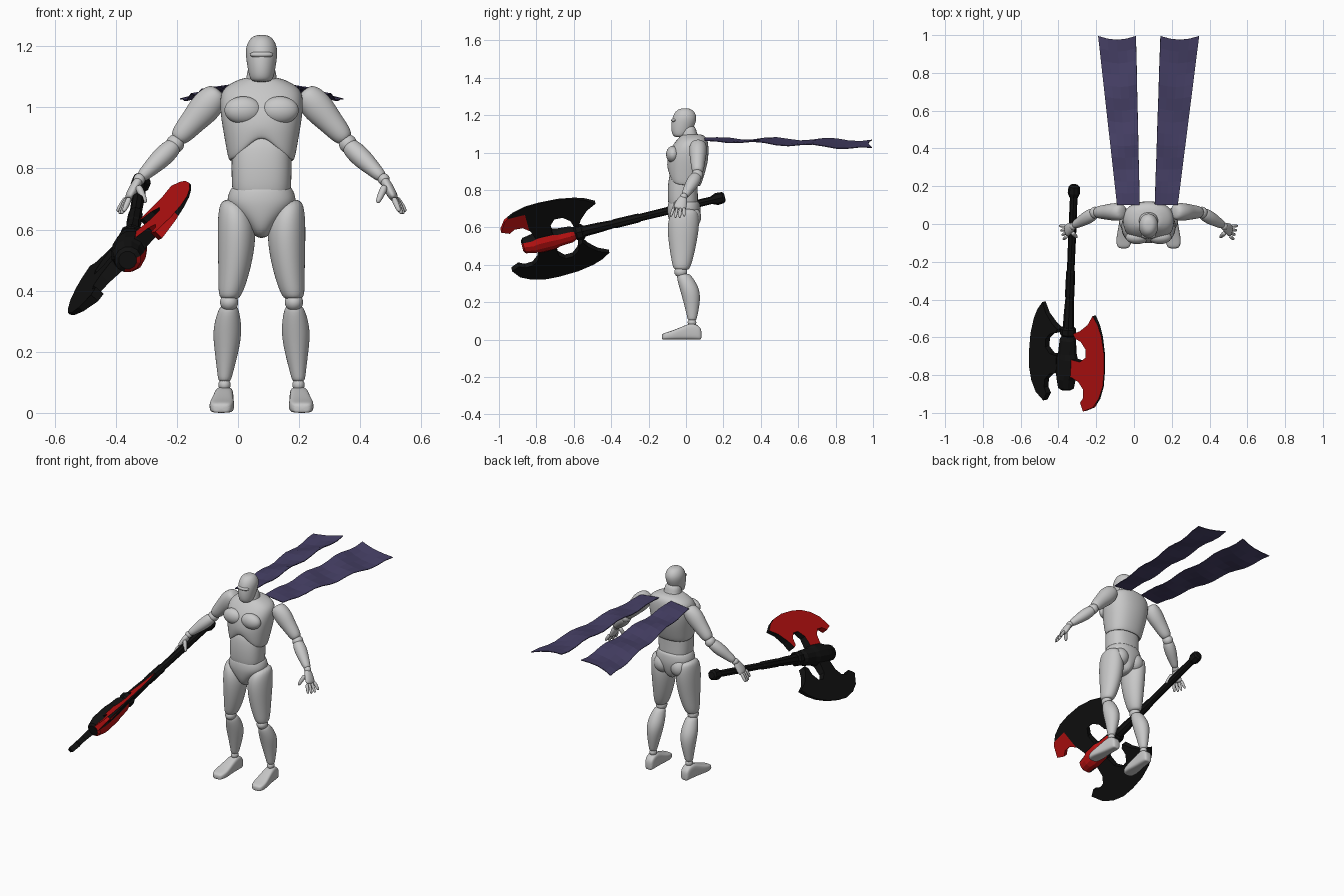
import bpy, bmesh, math
from mathutils import Vector, Matrix

if "Cube" in bpy.data.objects:
    bpy.data.objects.remove(bpy.data.objects["Cube"], do_unlink=True)


def material(name, rgb):
    m = bpy.data.materials.new(name)
    m.use_nodes = True
    m.diffuse_color = (*rgb, 1)
    bsdf = next(n for n in m.node_tree.nodes if n.type == 'BSDF_PRINCIPLED')
    bsdf.inputs["Base Color"].default_value = (*rgb, 1)
    bsdf.inputs["Roughness"].default_value = 0.7
    return m


GREY = material("body grey", (0.58, 0.58, 0.58))
BLACK = material("axe black", (0.006, 0.006, 0.006))
RED = material("axe red", (0.52, 0.006, 0.006))
PURPLE = material("cloth purple", (0.06, 0.05, 0.13))
BODY = Vector((0.077, 0, 0))      # the figure stands a little off centre


def finish(name, bm, mats, loc=(0, 0, 0), smooth=0):
    bmesh.ops.recalc_face_normals(bm, faces=bm.faces)
    mesh = bpy.data.meshes.new(name)
    bm.to_mesh(mesh)
    bm.free()
    for m in mats:
        mesh.materials.append(m)
    ob = bpy.data.objects.new(name, mesh)
    ob.location = loc
    bpy.context.collection.objects.link(ob)
    if smooth:
        mesh.shade_smooth()
        sub = ob.modifiers.new("smooth", 'SUBSURF')
        sub.levels = sub.render_levels = smooth
    return ob


def loft_mesh(rings, seg=12, power=1.0, side=1, shape=None):
    """Skin a row of oval rings, each given as (centre, u axis, v axis)."""
    bm = bmesh.new()
    loops = []
    for c, u, v in rings:
        row = []
        for i in range(seg):
            a = math.tau * i / seg
            k, s = math.cos(a), math.sin(a)
            p = c + u * math.copysign(abs(k) ** power, k) + v * math.copysign(abs(s) ** power, s)
            p = shape(p) if shape else p
            row.append(bm.verts.new((p.x * side, p.y, p.z)))
        loops.append(row)
    for a, b in zip(loops, loops[1:]):
        for i in range(seg):
            j = (i + 1) % seg
            bm.faces.new((a[i], a[j], b[j], b[i]))
    bm.faces.new(loops[0])
    bm.faces.new(loops[-1])
    return bm


def column(name, rows, side=1, power=0.9, shape=None):
    """Upright body part from rows of (z, centre x, half width, front y, back y)."""
    rings = [(Vector((cx, (f + b) / 2, z)), Vector((w, 0, 0)), Vector((0, (b - f) / 2, 0)))
             for z, cx, w, f, b in rows]
    return finish(name, loft_mesh(rings, 16, power, side, shape), [GREY], BODY, 2)


def limb(name, start, end, rows, side):
    """Tapered part between two points from rows of (fraction, thickness, depth)."""
    p, q = Vector(start), Vector(end)
    u = (q - p).cross(Vector((0, 1, 0))).normalized()
    v = (q - p).cross(u).normalized()
    rings = [(p.lerp(q, f), u * a, v * b) for f, a, b in rows]
    return finish(name, loft_mesh(rings, 10, 1, side), [GREY], BODY, 2)


def ball(name, centre, size, side=1):
    bm = bmesh.new()
    bmesh.ops.create_uvsphere(bm, u_segments=16, v_segments=10, radius=1)
    x, y, z = centre
    bm.transform(Matrix.Translation((x * side, y, z)) @ Matrix.Diagonal((*size, 1)))
    return finish(name, bm, [GREY], BODY, 1)


# Head and neck
column("head", [(1.082, 0, .028, -.06, -.01), (1.095, 0, .04, -.075, .02), (1.13, 0, .047, -.081, .04),
                (1.17, 0, .053, -.078, .057), (1.2, 0, .052, -.07, .057), (1.226, 0, .038, -.052, .04),
                (1.237, 0, .018, -.025, .015)], power=1)
column("neck", [(1.04, 0, .05, -.03, .08), (1.08, 0, .054, -.035, .07), (1.1, 0, .05, -.03, .06),
                (1.15, 0, .042, -.02, .05)])
ball("brow", (0, -.06, 1.172), (.04, .02, .012))


# Chest shell with an arched lower edge over the stomach
def arch(p):
    if p.y < 0:
        weight = min(1, max(0, (.95 - p.z) / .13))
        p = p + Vector((0, 0, .09 * weight * math.exp(-(p.x / .062) ** 2)))
    return p


column("chest", [(.845, 0, .09, -.075, .06), (.82, 0, .1, -.083, .07), (.82, 0, .11, -.094, .08),
                 (.88, 0, .12, -.102, .1), (.95, 0, .133, -.104, .12), (1.01, 0, .14, -.092, .123),
                 (1.06, 0, .134, -.058, .12), (1.085, 0, .09, -.035, .108), (1.1, 0, .05, -.02, .08)],
       power=.85, shape=arch)
column("abdomen", [(.69, 0, .085, -.08, .06), (.72, 0, .098, -.097, .066), (.78, 0, .1, -.1, .064),
                   (.84, 0, .1, -.098, .065), (.93, 0, .095, -.08, .06)], power=.8)
column("pelvis", [(.742, 0, .092, -.088, .062), (.735, 0, .103, -.097, .075), (.7, 0, .117, -.102, .08),
                  (.67, 0, .108, -.1, .08), (.62, 0, .05, -.09, .07), (.57, 0, .022, -.06, .045)])

for side, word in ((1, "left"), (-1, "right")):
    ball(word + "_pectoral", (.06, -.07, .99), (.064, .038, .046), side)
    ball(word + "_buttock", (.055, .035, .655), (.052, .048, .055), side)
    # Leg
    column(word + "_thigh", [(.7, .1, .028, -.05, .05), (.67, .088, .054, -.09, .07), (.6, .08, .066, -.103, .073),
                             (.5, .085, .058, -.092, .055), (.42, .096, .046, -.078, .036),
                             (.385, .103, .038, -.07, .022), (.37, .104, .026, -.058, .012)], side, 1)
    ball(word + "_knee", (.106, -.028, .362), (.031, .036, .03), side)
    column(word + "_shin", [(.355, .106, .024, -.045, .015), (.335, .108, .036, -.052, .035),
                            (.27, .112, .05, -.034, .076), (.2, .114, .04, -.014, .077),
                            (.12, .12, .024, .006, .06), (.1, .121, .02, .01, .055)], side, 1)
    ball(word + "_ankle", (.121, .032, .092), (.021, .024, .022), side)
    foot = [(.084, .12, .02, .05), (.07, .12, .028, .075), (.03, .122, .031, .092), (-.02, .126, .034, .07),
            (-.08, .13, .043, .045), (-.118, .132, .036, .036), (-.13, .132, .022, .026)]
    rings = [(Vector((x, y, h / 2)), Vector((w, 0, 0)), Vector((0, 0, h / 2))) for y, x, w, h in foot]
    finish(word + "_foot", loft_mesh(rings, 16, .55, side), [GREY], BODY, 2)
    # Arm
    limb(word + "_upper_arm", (.135, .065, 1.055), (.28, .062, .89),
         [(0, .03, .035), (.12, .05, .05), (.35, .057, .05), (.6, .045, .042), (.88, .038, .036), (1, .024, .025)], side)
    ball(word + "_elbow", (.283, .06, .88), (.031, .033, .031), side)
    limb(word + "_forearm", (.28, .06, .88), (.4, -.01, .765),
         [(0, .024, .026), (.12, .034, .036), (.4, .037, .039), (.75, .026, .027), (1, .02, .022)], side)
    ball(word + "_wrist", (.4, -.012, .764), (.02, .021, .02), side)
    limb(word + "_palm", (.398, -.012, .768), (.438, -.037, .695),
         [(0, .014, .017), (.25, .018, .028), (.75, .018, .037), (1, .012, .034)], side)
    for i in range(4):
        base = (.431 + .003 * i, -.065 + .018 * i, .706)
        tip = (.452 + .007 * i, -.082 + .024 * i, .645 + .008 * abs(i - 1.5))
        limb(f"{word}_finger_{i + 1}", base, tip, [(0, .01, .009), (.5, .01, .009), (1, .007, .007)], side)
    limb(word + "_thumb", (.405, -.045, .745), (.378, -.072, .685), [(0, .014, .014), (.5, .012, .012), (1, .008, .008)], side)

# Streaming cloth strips: (near inner x, near outer x, far inner x, far outer x)
for word, near_in, near_out, far_in, far_out in (("left", .11, .232, .14, .345), ("right", .03, -.09, .01, -.19)):
    bm = bmesh.new()
    rows, cols, grid = 14, 4, []
    for r in range(rows + 1):
        f = r / rows
        line = []
        for c in range(cols + 1):
            g = c / cols
            x = (near_in + (far_in - near_in) * f) * (1 - g) + (near_out + (far_out - near_out) * f) * g
            y = .1 + .895 * f - .02 * f * math.sin(math.pi * g)
            wave = .008 * math.sin(f * 19 + g * 2)
            line.append(bm.verts.new((x, y, 1.08 - .012 * f - .014 * g - .032 * f * g + wave * min(1, f * 5))))
        grid.append(line)
    for a, b in zip(grid, grid[1:]):
        for c in range(cols):
            bm.faces.new((a[c], a[c + 1], b[c + 1], b[c]))
    cloth = finish(word + "_cloth_strip", bm, [PURPLE])
    cloth.modifiers.new("thickness", 'SOLIDIFY').thickness = .004

# Axe frame: h runs to the axe head, d across the blades, n out of their flat side
HEAD = Vector((-.355, -.73, .535))
h = Vector((-.04, -.97, -.235)).normalized()
d = Vector((.7, -.19, .69))
d = (d - h * d.dot(h)).normalized()
n = h.cross(d)


def shaft_part(name, rows, mats, seg=8, rule=None):
    rings = [(HEAD + h * s, d * a, n * b) for s, a, b in rows]
    bm = loft_mesh(rings, seg)
    bm.normal_update()
    bmesh.ops.recalc_face_normals(bm, faces=bm.faces)
    for f in bm.faces:
        f.material_index = int(rule(f)) if rule else 0
    return finish(name, bm, mats)


shaft_part("axe_shaft", [(s, r, r) for s, r in
           ((-.92, .02), (-.7, .021), (-.5, .02), (-.49, .024), (-.36, .025), (-.35, .022),
            (-.27, .027), (-.2, .029), (-.15, .034), (.1, .035))], [BLACK])
shaft_part("axe_pommel", [(s, r, r) for s, r in
           ((-.965, .02), (-.955, .03), (-.92, .033), (-.895, .022))], [BLACK])
shaft_part("axe_hub", [(-.15, .028, .03), (-.12, .045, .045), (-.05, .05, .05), (-.02, .062, .055),
                       (.06, .062, .055), (.09, .05, .055), (.14, .045, .042), (.15, .03, .03)],
           [BLACK, RED], 12, lambda f: f.normal.dot(n) < -.3)
shaft_part("axe_collar", [(-.19, .034, .034), (-.18, .042, .042), (-.15, .042, .042), (-.14, .034, .034)], [BLACK])

# Crescent blades: outline as (along shaft, out from shaft)
OUTLINE = [(-.29, .19), (-.245, .228), (-.19, .255), (-.1, .278), (.0, .284), (.08, .279), (.15, .255), (.205, .215),
           (.238, .15), (.195, .128), (.165, .148), (.12, .145), (.085, .11), (.07, .06), (.07, .02), (-.04, .02),
           (-.025, .06), (-.025, .115), (-.055, .152), (-.1, .15), (-.135, .115), (-.145, .075), (-.168, .06),
           (-.19, .105), (-.235, .158)]
for word, way in (("upper", 1), ("lower", -1)):
    bm = bmesh.new()
    sheets = []
    for flat in (1, -1):
        sheets.append([bm.verts.new(HEAD + h * s + d * t * way + n * flat * (.003 + .026 * (1 - t / .29)))
                       for s, t in OUTLINE])
        bm.faces.new(sheets[-1])
    for i in range(len(OUTLINE)):
        j = (i + 1) % len(OUTLINE)
        bm.faces.new((sheets[0][i], sheets[0][j], sheets[1][j], sheets[1][i]))
    bmesh.ops.recalc_face_normals(bm, faces=bm.faces)
    bmesh.ops.triangulate(bm, faces=bm.faces)
    if way > 0:
        # Red flat side, with a red leading corner on the dark side
        for spot, axis in ((HEAD + h * .09, h), (HEAD + d * .23, d)):
            bmesh.ops.bisect_plane(bm, geom=bm.verts[:] + bm.edges[:] + bm.faces[:], plane_co=spot, plane_no=axis)
        bm.normal_update()
        for f in bm.faces:
            c = f.calc_center_median() - HEAD
            corner = c.dot(h) > .09 and c.dot(d) < .23
            f.material_index = int(f.normal.dot(n) > .3 or corner)
    finish(word + "_axe_blade", bm, [BLACK, RED])
